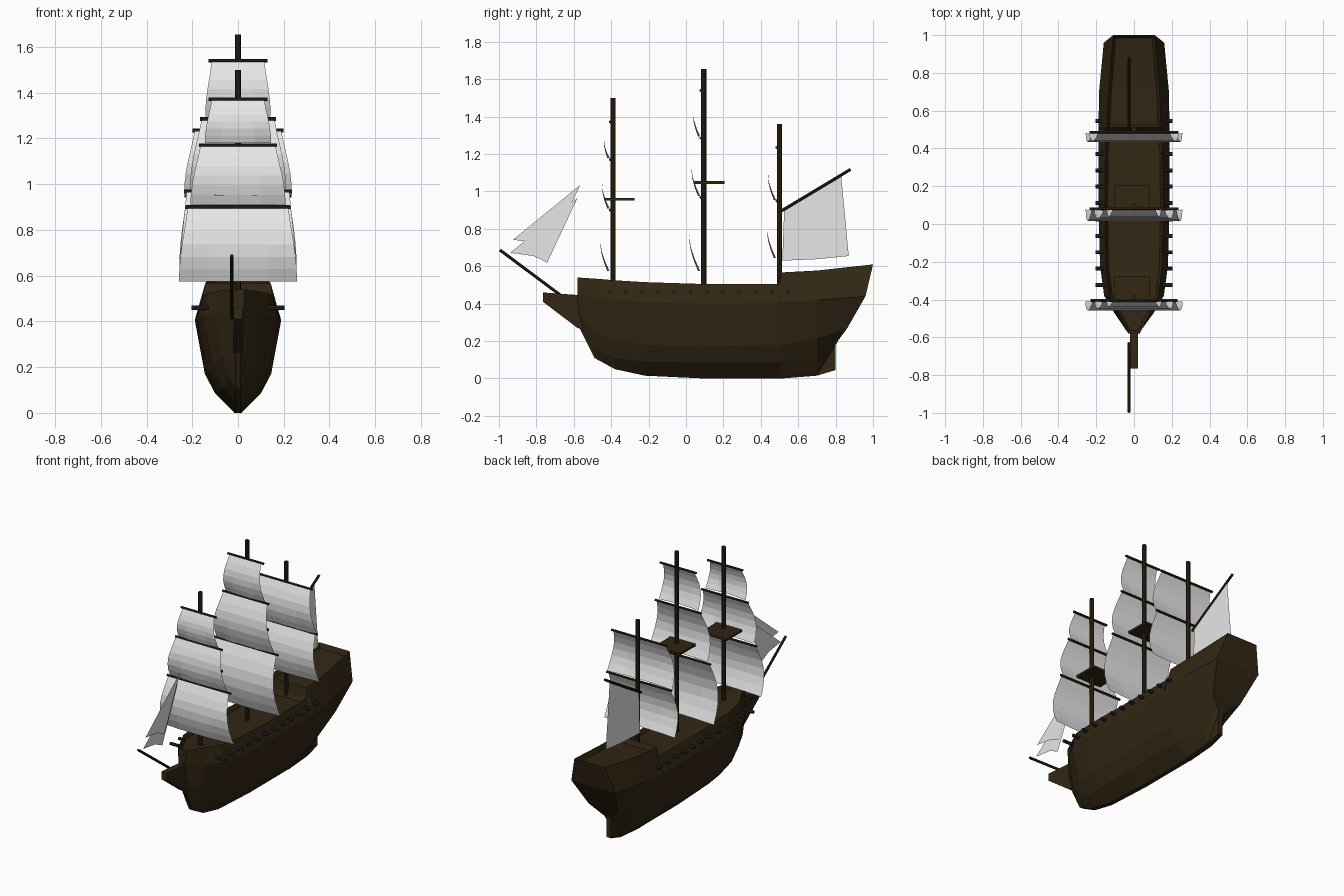
import bpy, bmesh, math
from mathutils import Vector

if "Cube" in bpy.data.objects:
    bpy.data.objects.remove(bpy.data.objects["Cube"])


def material(name, rgb):
    m = bpy.data.materials.new(name)
    m.diffuse_color = (*rgb, 1)
    m.use_nodes = True
    m.node_tree.nodes["Principled BSDF"].inputs["Base Color"].default_value = m.diffuse_color
    return m


WOOD = material("dark_wood", (0.032, 0.020, 0.007))
SPAR = material("spar_wood", (0.026, 0.017, 0.007))
CLOTH = material("sail_cloth", (0.82, 0.82, 0.82))
IRON = material("gun_iron", (0.020, 0.022, 0.030))


def finish(name, bm, mat):
    me = bpy.data.meshes.new(name)
    bm.to_mesh(me)
    bm.free()
    me.materials.append(mat)
    ob = bpy.data.objects.new(name, me)
    bpy.context.collection.objects.link(ob)
    return ob


def rod(name, a, b, r, mat=SPAR, sides=8):
    a, b = Vector(a), Vector(b)
    bm = bmesh.new()
    bmesh.ops.create_cone(bm, cap_ends=True, segments=sides, radius1=r, radius2=r, depth=(b - a).length)
    ob = finish(name, bm, mat)
    ob.location = (a + b) / 2
    ob.rotation_mode = 'QUATERNION'
    ob.rotation_quaternion = (b - a).to_track_quat('Z', 'Y')
    return ob


def slab(name, pts, half, mat, x=0.0):
    """Side profile (y, z) extruded to both sides of x; half = 0 gives a sheet."""
    bm = bmesh.new()
    f = bm.faces.new([bm.verts.new((x - half, y, z)) for y, z in pts])
    if half:
        ext = bmesh.ops.extrude_face_region(bm, geom=[f])
        bmesh.ops.translate(bm, vec=(2 * half, 0, 0),
                            verts=[v for v in ext["geom"] if isinstance(v, bmesh.types.BMVert)])
        bmesh.ops.recalc_face_normals(bm, faces=bm.faces)
    return finish(name, bm, mat)


# Hull: each station runs keel, low bilge, bilge, wale, rail as (y, half width, z)
def station(y, keel, low, bilge, wale, rail):
    return [(y, 0.014, keel)] + [(y, *p) for p in (low, bilge, wale, rail)]


stations = [
    [(-.575, .010, .28), (-.575, .012, .32), (-.58, .015, .36), (-.58, .025, .45), (-.58, .03, .54)],
    [(-.49, .012, .11), (-.49, .04, .165), (-.49, .068, .245), (-.47, .105, .43), (-.46, .09, .532)],
    station(-.38, .05, (.065, .11), (.105, .2), (.158, .42), (.13, .525)),
    station(-.22, .015, (.088, .09), (.13, .18), (.18, .41), (.15, .515)),
    station(.1, 0, (.1, .085), (.145, .17), (.188, .4), (.155, .505)),
    station(.5, 0, (.095, .085), (.14, .18), (.188, .405), (.15, .505)),
    station(.51, 0, (.094, .086), (.139, .181), (.188, .406), (.143, .567)),
    station(.7, .015, (.05, .1), (.12, .215), (.185, .42), (.135, .577)),
    [(.8, .012, .18), (.815, .035, .205), (.86, .105, .265), (.96, .16, .44), (1.0, .11, .61)],
]
bm = bmesh.new()
rings = []
for st in stations:
    left = [bm.verts.new((-h, y, z)) for y, h, z in reversed(st)]
    right = [bm.verts.new((h, y, z)) for y, h, z in st]
    rings.append(left + right)
main_deck, poop_deck = [], []
n = len(rings[0])
for i, (a, b) in enumerate(zip(rings, rings[1:])):
    for j in range(n):
        k = (j + 1) % n
        f = bm.faces.new((a[j], a[k], b[k], b[j]))
        if j == n - 1 and i != 5:
            (main_deck if i < 5 else poop_deck).append(f)
for ring in (rings[0], rings[-1]):
    for j in range(n // 2 - 1):
        bm.faces.new((ring[j], ring[j + 1], ring[n - 2 - j], ring[n - 1 - j]))
bmesh.ops.recalc_face_normals(bm, faces=bm.faces)
# Sunken decks inside the bulwarks
for deck in (main_deck, poop_deck):
    bmesh.ops.inset_region(bm, faces=deck, thickness=0.015, use_even_offset=True)
    bmesh.ops.translate(bm, verts=list({v for f in deck for v in f.verts}), vec=(0, 0, -0.03))
finish("hull", bm, WOOD)

# Beakhead and skeg
slab("beakhead", [(-.765, .46), (-.765, .41), (-.58, .27), (-.5, .25), (-.5, .44), (-.6, .448)], .02, WOOD)
slab("skeg", [(.5, 0), (.7, .015), (.8, .045), (.8, .2), (.6, .15)], .017, WOOD)

# Guns along both sides
for i in range(12):
    y = -0.41 + i * 0.0868
    for s, side in ((-1, "left"), (1, "right")):
        rod(f"gun_{side}_{i}", (s * .11, y, .46), (s * .203, y, .46), .0105, IRON)


def square_sail(name, y, top, bottom, w_top, w_bottom, belly):
    """Bellied sheet made of flat horizontal strips."""
    rows, cols = 6, 4
    bm = bmesh.new()
    grid = []
    for r in range(rows + 1):
        t = r / rows
        w = w_top + (w_bottom - w_top) * math.sin(t * math.pi / 2) ** 1.2
        line = []
        for c in range(cols + 1):
            u = 2 * c / cols - 1
            slack = 0.012 * max(0, t - 0.5) * 2 * (1 - u * u)
            line.append(bm.verts.new((u * w, y - belly * math.sin(math.pi * t) - slack,
                                      top + (bottom - top) * t)))
        grid.append(line)
    for a, b in zip(grid, grid[1:]):
        for c in range(cols):
            bm.faces.new((a[c], b[c], b[c + 1], a[c + 1]))
    finish(name, bm, CLOTH)


# Masts: y, top, sails as (yard z, sail foot z, top half width, foot half width, yard half length)
masts = {
    "fore": (-.39, 1.5, [(1.372, 1.18, .115, .145, .128), (1.17, .91, .165, .208, .17), (.9, .575, .22, .258, .23)]),
    "main": (.095, 1.655, [(1.54, 1.295, .115, .143, .13), (1.285, .975, .16, .21, .167), (.968, .575, .225, .256, .235)]),
    "mizzen": (.5, 1.36, [(1.235, .955, .19, .236, .2), (.95, .645, .225, .256, .235)]),
}
for name, (y, top, sails) in masts.items():
    rod(f"{name}_mast", (0, y, .3), (0, y, top), .0135)
    for i, (z, foot, wt, wb, yard) in enumerate(sails):
        yy = y - .015
        rod(f"{name}_yard_{i}", (-yard, yy, z), (yard, yy, z), .008, sides=6)
        square_sail(f"{name}_sail_{i}", yy - .004, z - .004, foot, wt, wb, .15 * (z - foot))

# Lookout platforms
for name, y, z in (("fore", -.435, .958), ("main", .045, 1.048)):
    slab(f"{name}_platform", [(y, z - .007), (y + .16, z - .007), (y + .16, z + .007), (y, z + .007)],
         .092, WOOD, -.01)

# Bowsprit, gaff and fore-and-aft sails
rod("bowsprit", (-.027, -.63, .415), (-.027, -.995, .687), .008)
rod("gaff", (-.027, .505, .893), (-.027, .88, 1.118), .008)
slab("spanker_sail", [(.515, .63), (.7, .638), (.87, .655), (.83, 1.08), (.525, .905)], 0, CLOTH, -.027)
for i, (dy, dz, x) in enumerate(((0, 0, -.024), (-.015, -.07, -.03))):
    jib = [(-.565, 1.035), (-.925, .742), (-.8, .725), (-.727, .69)]
    slab(f"jib_sail_{i}", [(y + dy, z + dz) for y, z in jib], 0, CLOTH, x)
